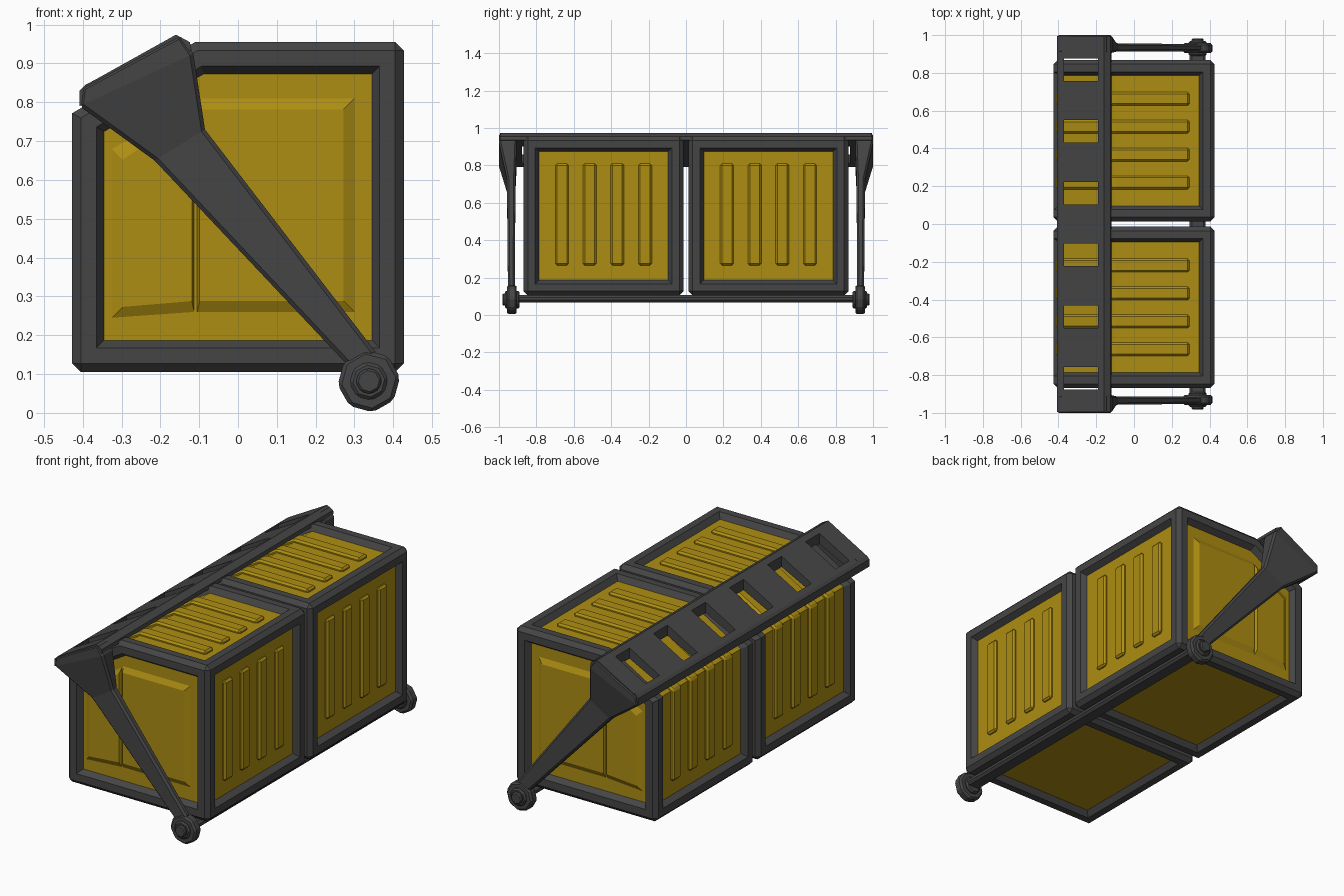
import bpy, bmesh
from math import cos, sin, pi, radians
from mathutils import Vector

if "Cube" in bpy.data.objects:
    bpy.data.objects.remove(bpy.data.objects["Cube"])


def material(name, rgb):
    m = bpy.data.materials.new(name)
    m.diffuse_color = (*rgb, 1)
    m.use_nodes = True
    m.node_tree.nodes["Principled BSDF"].inputs["Base Color"].default_value = m.diffuse_color
    return m


YELLOW = material("yellow_paint", (0.42, 0.27, 0.006))
DARK = material("dark_metal", (0.06, 0.06, 0.06))


def finish(name, bm, mats, bevel=0):
    bmesh.ops.recalc_face_normals(bm, faces=bm.faces[:])
    me = bpy.data.meshes.new(name)
    bm.to_mesh(me)
    bm.free()
    for m in mats:
        me.materials.append(m)
    ob = bpy.data.objects.new(name, me)
    bpy.context.collection.objects.link(ob)
    if bevel:
        b = ob.modifiers.new("bevel", 'BEVEL')
        b.width, b.segments, b.limit_method = bevel, 1, 'ANGLE'
    return ob


def loft(name, sections, mat, bevel=0):
    """Skin matching closed sections and cap both ends."""
    bm = bmesh.new()
    rings = [[bm.verts.new(p) for p in s] for s in sections]
    n = len(rings[0])
    for a, b in zip(rings, rings[1:]):
        for i in range(n):
            j = (i + 1) % n
            bm.faces.new((a[i], a[j], b[j], b[i]))
    bm.faces.new(rings[0])
    bm.faces.new(rings[-1])
    return finish(name, bm, [mat], bevel)


def at_y(poly, y):
    return [(x, y, z) for x, z in poly]


def prism(name, poly, y0, y1, mat, bevel=0):
    return loft(name, [at_y(poly, y0), at_y(poly, y1)], mat, bevel)


# Crate cross-section: a square with its upper left corner cut at 30 degrees
H, BOT, TOP, SLOPE = 0.427, 0.105, 0.955, 0.578
RECESS = 0.03


def creases(d):
    """Bend points of the left/slope/top skin, sunk inward by d."""
    line = lambda x: 0.772 + SLOPE * (x + H) - 1.155 * d
    xl, zt = -H + d, TOP - d
    return (xl, line(xl)), ((zt - line(0)) / SLOPE, zt)


def crate(name, yc):
    bm = bmesh.new()
    prof = [(-H, BOT), (H, BOT), (H, TOP), creases(0)[1], creases(0)[0]]
    a, b = ([bm.verts.new((x, yc + s * H, z)) for x, z in prof] for s in (-1, 1))
    ends = [bm.faces.new(a), bm.faces.new(b[::-1])]
    sides = [bm.faces.new((a[i], b[i], b[(i + 1) % 5], a[(i + 1) % 5])) for i in range(5)]
    bmesh.ops.recalc_face_normals(bm, faces=bm.faces[:])
    key = lambda v: tuple(round(c, 4) for c in v.co)
    corners = {key(v) for v in bm.verts}
    single, wrap = ends + sides[:2], sides[2:]
    # frame border, then sloped step down to the yellow panel
    for t, d in ((0.062, 0), (0.02, -RECESS)):
        bm.normal_update()
        bmesh.ops.inset_individual(bm, faces=single, thickness=t, depth=d, use_even_offset=True)
        bm.normal_update()
        bmesh.ops.inset_region(bm, faces=wrap, thickness=t, depth=d,
                               use_even_offset=True, use_boundary=True)
    for f in single + wrap:
        f.material_index = 1
    outer = [e for e in bm.edges if all(key(v) in corners for v in e.verts)]
    bmesh.ops.bevel(bm, geom=outer, offset=0.022, offset_type='OFFSET', segments=1,
                    affect='EDGES', clamp_overlap=True, material=-1)
    finish(name, bm, [DARK, YELLOW])


# End-panel pads, either side of a narrow groove
PADS = [[(-0.325, 0.245), (-0.113, 0.26), (-0.113, 0.80), (-0.325, 0.68)],
        [(-0.105, 0.26), (0.30, 0.26), (0.30, 0.81), (-0.105, 0.81)]]


def shrink(poly, d):
    c = sum((Vector(p) for p in poly), Vector((0, 0))) / len(poly)
    out = []
    for x, z in poly:
        dx = 0.006 if -0.12 < x < -0.1 else d
        out.append((x + (dx if x < c.x else -dx), z + (d if z < c.y else -d)))
    return out


for s in (-1, 1):
    side = "front" if s < 0 else "back"
    yc = s * 0.441
    crate(side + "_crate", yc)
    for k in range(4):
        y = yc + (k - 1.5) * 0.148
        # straight rib on the right panel
        prism(f"{side}_right_rib_{k}", [(0.37, 0.265), (0.413, 0.265), (0.413, 0.81), (0.37, 0.81)],
              y - 0.036, y + 0.036, YELLOW, 0.01)
        # rib wrapping up the left side, over the slope and across the top
        o, i = creases(0.013), creases(0.05)
        prism(f"{side}_wrap_rib_{k}",
              [(o[0][0], 0.265), o[0], o[1], (0.293, o[1][1]),
               (0.293, i[1][1]), i[1], i[0], (i[0][0], 0.265)],
              y - 0.036, y + 0.036, YELLOW, 0.01)
    for e in (-1, 1):
        y = yc + e * (H - RECESS)
        for k, p in enumerate(PADS):
            loft(f"{side}_end_pad_{k}", [at_y(p, y - e * 0.01), at_y(p, y),
                                         at_y(shrink(p, 0.028), y + e * 0.015)], YELLOW)

# Sloped carrying plate with six windows
plate = prism("top_plate", [(-0.408, 0.79), (-0.408, 0.83), (-0.395, 0.843), (-0.16, 0.974),
                            (-0.124, 0.955), (-0.12, 0.935)], -0.995, 0.995, DARK)
bm = bmesh.new()
for k in range(6):
    y = (k - 2.5) * 0.327
    r = bmesh.ops.create_cube(bm, size=1)
    for v in r["verts"]:
        v.co = Vector((-0.28 + v.co.x * 0.18, y + v.co.y * 0.12, 0.87 + v.co.z * 0.5))
cutter = finish("window_cutter", bm, [DARK])
cutter.hide_render = True
cutter.hide_set(True)
cut = plate.modifiers.new("windows", 'BOOLEAN')
cut.object, cut.operation, cut.solver = cutter, 'DIFFERENCE', 'EXACT'

# Arms, hubs and knobs at both ends
HX, HZ = 0.337, 0.082


def disc(r, n=8, turn=7):
    return [(HX + r * cos(2 * pi * i / n + radians(turn)),
             HZ + r * sin(2 * pi * i / n + radians(turn))) for i in range(n)]


for s in (-1, 1):
    side = "front" if s < 0 else "back"

    def section(left, right, y0, y1):
        return [(left[0], s * y0, left[1]), (left[0], s * y1, left[1]),
                (right[0], s * y1, right[1]), (right[0], s * y0, right[1])]

    loft(side + "_arm", [section((-0.402, 0.84), (-0.15, 0.975), 0.905, 1.0),
                         section((-0.408, 0.79), (-0.115, 0.925), 0.905, 1.0),
                         section((-0.215, 0.65), (-0.085, 0.73), 0.912, 0.957),
                         section((0.285, 0.12), (0.36, 0.15), 0.915, 0.952)], DARK, 0.01)
    prism(side + "_hub", disc(0.081), s * 0.905, s * 0.957, DARK, 0.01)
    prism(side + "_hub_collar", disc(0.05), s * 0.89, s * 0.968, DARK, 0.008)
    prism(side + "_hub_knob", disc(0.034), s * 0.96, s * 0.982, DARK, 0.006)

# Flat rod under the crates joining the hubs
prism("lower_rod", [(HX - 0.042, 0.068), (HX + 0.042, 0.068), (HX + 0.042, 0.106),
                    (HX - 0.042, 0.106)], -0.91, 0.91, DARK, 0.012)
